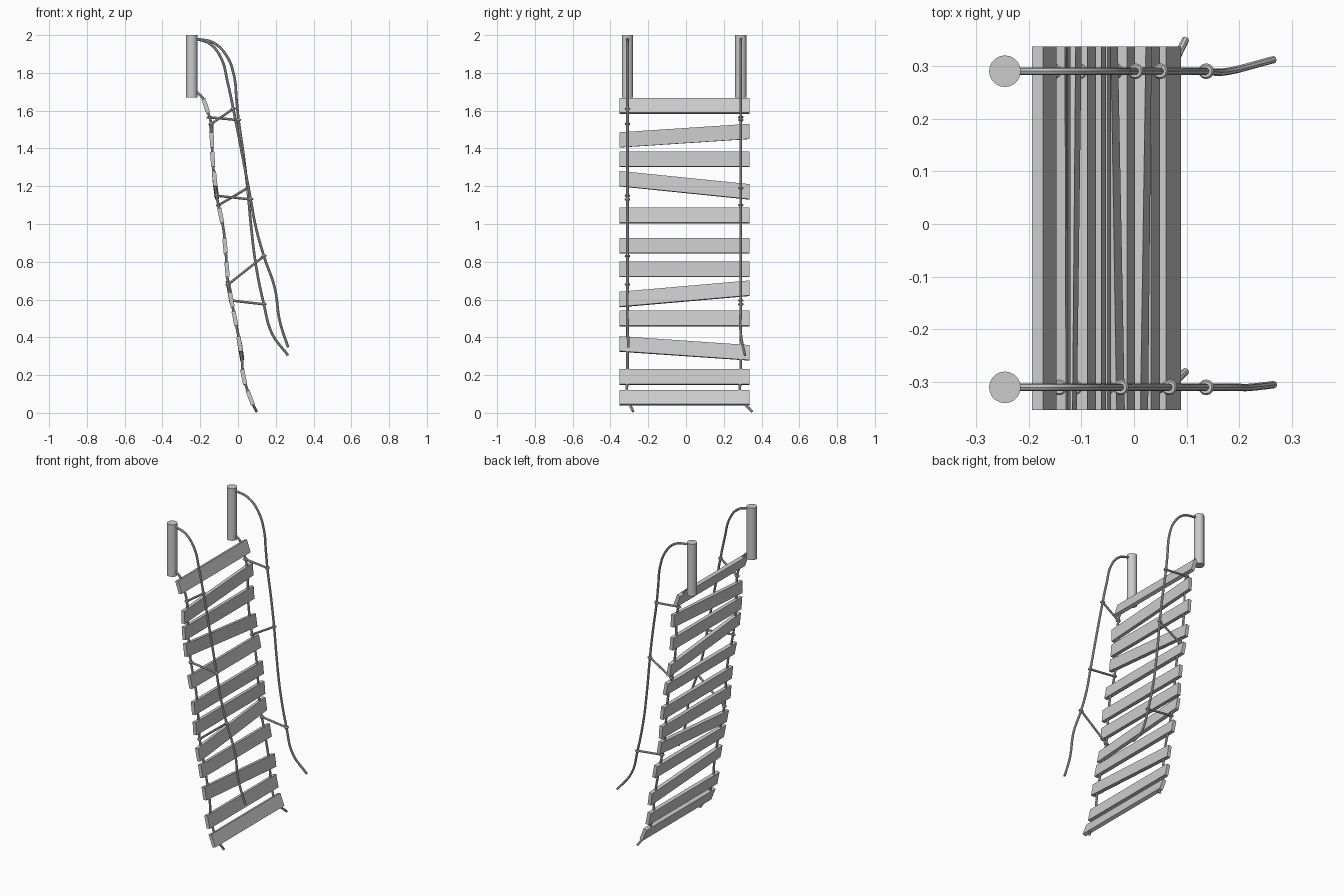
import bpy, bmesh
from mathutils import Vector, Matrix

if "Cube" in bpy.data.objects:
    bpy.data.objects.remove(bpy.data.objects["Cube"])

ROPE_Y = {"front": -0.31, "back": 0.29}
# deck rope profile (x, z), from post down to loose end
DECK = [(-0.22, 1.70), (-0.185, 1.665), (-0.165, 1.61), (-0.142, 1.53), (-0.134, 1.34),
        (-0.115, 1.16), (-0.078, 0.98), (-0.064, 0.84), (-0.052, 0.68), (-0.02, 0.52),
        (0.017, 0.32), (0.03, 0.19), (0.065, 0.08), (0.098, 0.007)]


def deck_x(z):
    for (x0, z0), (x1, z1) in zip(DECK, DECK[1:]):
        if z0 >= z >= z1:
            return x0 + (x1 - x0) * (z0 - z) / (z0 - z1)
    return DECK[0][0] if z > 1 else DECK[-1][0]


def mesh_object(name, bm):
    me = bpy.data.meshes.new(name)
    bm.normal_update()
    bm.to_mesh(me)
    bm.free()
    ob = bpy.data.objects.new(name, me)
    bpy.context.collection.objects.link(ob)
    return ob


def smooth(ob):
    bpy.ops.object.select_all(action='DESELECT')
    bpy.context.view_layer.objects.active = ob
    ob.select_set(True)
    bpy.ops.object.shade_smooth_by_angle()


def rope(name, pts, radius):
    cu = bpy.data.curves.new(name, 'CURVE')
    cu.dimensions = '3D'
    cu.bevel_depth = radius
    cu.bevel_resolution = 2
    cu.resolution_u = 5
    cu.use_fill_caps = True
    sp = cu.splines.new('BEZIER')
    sp.bezier_points.add(len(pts) - 1)
    for bp, p in zip(sp.bezier_points, pts):
        bp.co = p
        bp.handle_left_type = bp.handle_right_type = 'AUTO'
    ob = bpy.data.objects.new(name, cu)
    bpy.context.collection.objects.link(ob)
    bpy.ops.object.select_all(action='DESELECT')
    bpy.context.view_layer.objects.active = ob
    ob.select_set(True)
    bpy.ops.object.convert(target='MESH')
    smooth(bpy.context.view_layer.objects.active)


def knot(name, pos, axis):
    rot = Vector(axis).to_track_quat('Z', 'Y').to_euler()
    bpy.ops.mesh.primitive_torus_add(location=pos, rotation=rot, major_segments=12,
                                     minor_segments=6, major_radius=0.009, minor_radius=0.006)
    bpy.context.object.name = name
    smooth(bpy.context.object)


# Posts
for side, y in ROPE_Y.items():
    bm = bmesh.new()
    bmesh.ops.create_cone(bm, cap_ends=True, segments=20, radius1=0.03, radius2=0.03,
                          depth=0.33, matrix=Matrix.Translation((-0.245, y, 1.835)))
    smooth(mesh_object("post_" + side, bm))

# Planks: centre heights at the front and back ends
PLANKS = [(1.625, 1.625), (1.445, 1.49), (1.343, 1.343), (1.24, 1.17), (1.045, 1.045),
          (0.885, 0.885), (0.76, 0.76), (0.60, 0.66), (0.50, 0.50), (0.365, 0.318),
          (0.19, 0.19), (0.08, 0.08)]
for i, (za, zb) in enumerate(PLANKS):
    bm = bmesh.new()
    ends = []
    for y, z in ((-0.353, za), (0.337, zb)):
        t = Vector((deck_x(z + 0.04) - deck_x(z - 0.04), 0, 0.08)).normalized()
        n = Vector((t.z, 0, -t.x))
        c = Vector((deck_x(z), y, z))
        ends.append([bm.verts.new(c + t * a + n * b) for a, b in
                     ((-0.04, -0.011), (-0.04, 0.011), (0.04, 0.011), (0.04, -0.011))])
    bm.faces.new(ends[0])
    bm.faces.new(ends[1][::-1])
    for k in range(4):
        j = (k + 1) % 4
        bm.faces.new((ends[0][k], ends[1][k], ends[1][j], ends[0][j]))
    bmesh.ops.recalc_face_normals(bm, faces=bm.faces)
    mesh_object(f"plank_{i + 1}", bm)

# Deck ropes, ends drifting sideways
for side, y in ROPE_Y.items():
    pts = [(x, y, z) for x, z in DECK]
    pts[-1] = (DECK[-1][0], y + (0.03 if side == "front" else 0.06), DECK[-1][1])
    rope("deck_rope_" + side, pts, 0.007)

# Hand ropes (x, z)
RAILS = {
    "front": [(-0.22, 1.98), (-0.15, 1.955), (-0.09, 1.88), (-0.055, 1.75), (-0.025, 1.61),
              (0.02, 1.38), (0.067, 1.13), (0.093, 0.99), (0.137, 0.83), (0.195, 0.66),
              (0.22, 0.49), (0.265, 0.347)],
    "back": [(-0.22, 1.98), (-0.13, 1.96), (-0.06, 1.89), (-0.02, 1.78), (-0.008, 1.66),
             (0.003, 1.55), (0.03, 1.36), (0.05, 1.19), (0.07, 0.98), (0.095, 0.78),
             (0.137, 0.575), (0.18, 0.42), (0.265, 0.305)]}
for side, prof in RAILS.items():
    y = ROPE_Y[side]
    pts = [(x, y, z) for x, z in prof]
    pts[-1] = (prof[-1][0], y + (0.005 if side == "front" else 0.022), prof[-1][1])
    rope("hand_rope_" + side, pts, 0.007)

# Tie ropes: hand rope x, z and the deck rope z
TIES = {"front": [(-0.025, 1.61, 1.53), (0.067, 1.13, 1.15), (0.137, 0.83, 0.68)],
        "back": [(0.003, 1.55, 1.565), (0.05, 1.19, 1.10), (0.137, 0.575, 0.595)]}
for side, ties in TIES.items():
    y = ROPE_Y[side]
    for i, (x, z, zd) in enumerate(ties):
        top, low = (x, y, z), (deck_x(zd), y, zd)
        rope(f"tie_rope_{side}_{i + 1}", [top, low], 0.0065)
        knot(f"hand_knot_{side}_{i + 1}", top, (0.2, 0, -1))
        knot(f"deck_knot_{side}_{i + 1}", low, (0.15, 0, -1))
